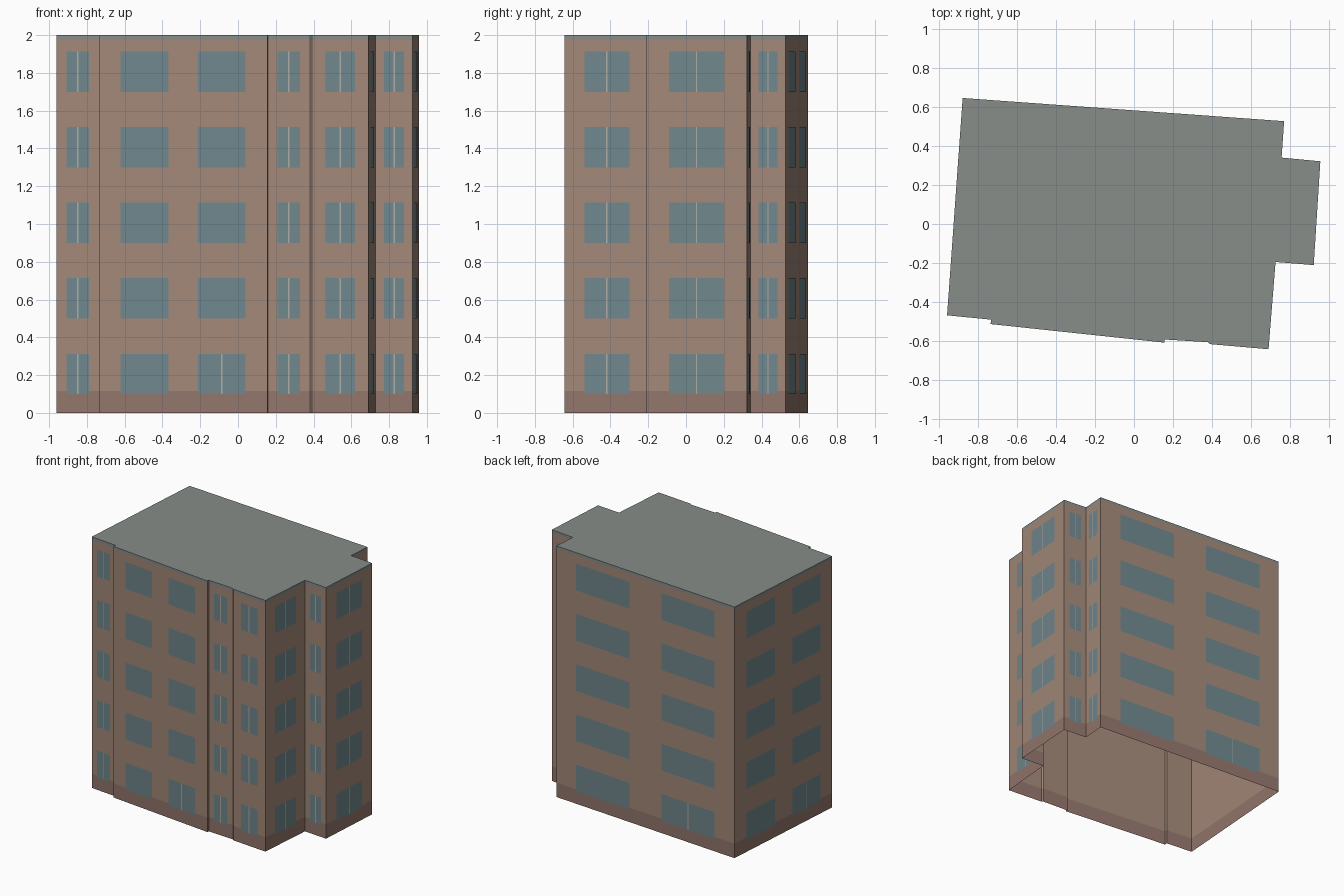
import bpy
from mathutils import Vector

if "Cube" in bpy.data.objects:
    bpy.data.objects.remove(bpy.data.objects["Cube"])

# Footprint, anticlockwise from the front left corner
PLAN = [Vector(p) for p in [
    (-0.960, -0.469), (-0.735, -0.491), (-0.736, -0.514), (0.156, -0.609),
    (0.158, -0.593), (0.380, -0.607), (0.391, -0.617), (0.691, -0.643),
    (0.727, -0.195), (0.923, -0.211), (0.957, 0.322), (0.758, 0.341),
    (0.771, 0.528), (-0.880, 0.647)]]
N = len(PLAN)
FLOORS, PITCH, SILL, HEAD = 5, 0.4, 0.10, 0.313

# Wall index: list of (centre, width) as fractions of the wall length
PAIR = [(0.265, 0.29), (0.735, 0.29)]
WINDOWS = {0: [(0.5, 0.53)], 2: [(0.27, 0.283), (0.729, 0.283)], 4: [(0.5, 0.54)],
           6: [(0.5, 0.52)], 7: [(0.5, 0.53)], 8: [(0.51, 0.54)],
           9: [(0.5, 0.545)], 10: [(0.5, 0.54)], 11: [(0.5, 0.54)],
           12: [(0.26, 0.30), (0.74, 0.30)], 13: PAIR}


def material(name, rgb):
    m = bpy.data.materials.new(name)
    m.diffuse_color = (*rgb, 1)
    m.use_nodes = True
    m.node_tree.nodes["Principled BSDF"].inputs["Base Color"].default_value = m.diffuse_color
    return m


def make(name, verts, faces, mat):
    me = bpy.data.meshes.new(name)
    me.from_pydata(verts, [], faces)
    me.materials.append(mat)
    ob = bpy.data.objects.new(name, me)
    bpy.context.collection.objects.link(ob)
    return ob


def band(name, z0, z1, mat, cap=False):
    # Strip of wall right round the plan, with an optional flat top
    verts = [(p.x, p.y, z) for z in (z0, z1) for p in PLAN]
    faces = [(i, (i + 1) % N, N + (i + 1) % N, N + i) for i in range(N)]
    if cap:
        faces.append(tuple(range(N, 2 * N)))
    return make(name, verts, faces, mat)


def panel(verts, faces, wall, centre, width, z0, z1, off):
    # Upright rectangle lying just proud of a wall
    a, b = PLAN[wall], PLAN[(wall + 1) % N]
    d = (b - a).normalized()
    c = a.lerp(b, centre) + Vector((d.y, -d.x)) * off
    p, q = c - d * width / 2, c + d * width / 2
    s = len(verts)
    verts += [(p.x, p.y, z0), (q.x, q.y, z0), (q.x, q.y, z1), (p.x, p.y, z1)]
    faces.append((s, s + 1, s + 2, s + 3))


brick = material("brick", (0.364, 0.248, 0.189))
stone = material("plinth_stone", (0.287, 0.181, 0.147))
grey = material("roof_grey", (0.242, 0.266, 0.25))
blue = material("glass", (0.162, 0.242, 0.266))
pale = material("mullion", (0.42, 0.42, 0.37))

# Open-bottomed shell: plinth, walls and roof stacked flush
band("plinth", 0, 0.115, stone)
band("walls", 0.115, 1.978, brick)
band("roof", 1.978, 2.0, grey, cap=True)

# Windows on every floor, with centre bars on narrow ones and the entrance
gv, gf, mv, mf = [], [], [], []
for wall, wins in WINDOWS.items():
    length = (PLAN[(wall + 1) % N] - PLAN[wall]).length
    for j, (centre, frac) in enumerate(wins):
        for k in range(FLOORS):
            z0, z1 = SILL + k * PITCH, HEAD + k * PITCH
            panel(gv, gf, wall, centre, frac * length, z0, z1, 0.002)
            if len(wins) == 1 or (j == 1 and k == 0):
                panel(mv, mf, wall, centre, 0.007, z0, z1, 0.0035)
make("window_glass", gv, gf, blue)
make("window_mullions", mv, mf, pale)
